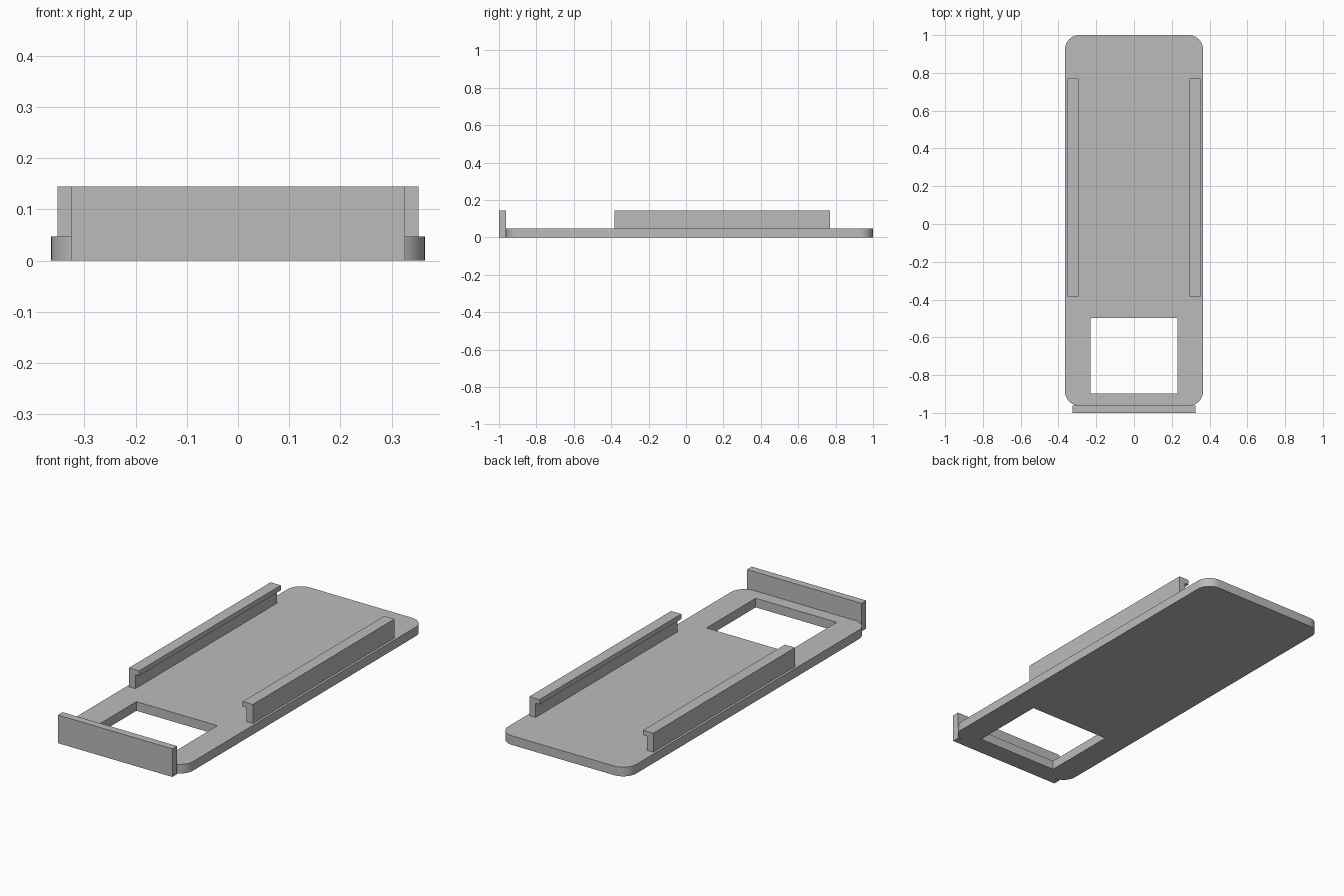
import bpy
import bmesh
from math import cos, sin, pi
from mathutils import Vector

cube = bpy.data.objects.get("Cube")
if cube:
    bpy.data.objects.remove(cube, do_unlink=True)

grey = bpy.data.materials.new("plain grey")
grey.use_nodes = True
colour = (0.5, 0.5, 0.5, 1)
grey.diffuse_color = colour
grey.node_tree.nodes["Principled BSDF"].inputs["Base Color"].default_value = colour


def prism(name, outline, offset):
    """Extrude a closed outline of 3D points along an offset."""
    bm = bmesh.new()
    face = bm.faces.new([bm.verts.new(p) for p in outline])
    moved = bmesh.ops.extrude_face_region(bm, geom=[face], use_keep_orig=True)
    verts = [v for v in moved["geom"] if isinstance(v, bmesh.types.BMVert)]
    bmesh.ops.translate(bm, vec=Vector(offset), verts=verts)
    bmesh.ops.recalc_face_normals(bm, faces=bm.faces)
    mesh = bpy.data.meshes.new(name)
    bm.to_mesh(mesh)
    bm.free()
    mesh.materials.append(grey)
    obj = bpy.data.objects.new(name, mesh)
    bpy.context.collection.objects.link(obj)
    return obj


def box(name, x, y, z):
    corners = [(x[0], y[0], z[0]), (x[1], y[0], z[0]), (x[1], y[1], z[0]), (x[0], y[1], z[0])]
    return prism(name, corners, (0, 0, z[1] - z[0]))


HALF, FRONT, BACK = 0.365, -0.962, 1.0
THICK, TOP, RADIUS, STEPS = 0.047, 0.145, 0.075, 10

# Base plate with rounded corners
outline = []
for i, (cx, cy) in enumerate([(HALF - RADIUS, BACK - RADIUS), (RADIUS - HALF, BACK - RADIUS),
                              (RADIUS - HALF, FRONT + RADIUS), (HALF - RADIUS, FRONT + RADIUS)]):
    for s in range(STEPS + 1):
        a = (i + s / STEPS) * pi / 2
        outline.append((cx + RADIUS * cos(a), cy + RADIUS * sin(a), 0))
plate = prism("base_plate", outline, (0, 0, THICK))

# Rectangular window through the plate
cutter = box("window_cutter", (-0.231, 0.231), (-0.897, -0.497), (-0.1, 0.2))
cutter.hide_render = True
cut = plate.modifiers.new("window", 'BOOLEAN')
cut.operation = 'DIFFERENCE'
cut.solver = 'EXACT'
cut.object = cutter
bpy.context.view_layer.objects.active = plate
plate.select_set(True)
bpy.ops.object.modifier_apply(modifier=cut.name)
bpy.data.objects.remove(cutter, do_unlink=True)
bpy.ops.object.shade_smooth_by_angle()

# Upright wall at the front
box("front_wall", (-0.326, 0.326), (-1.0, FRONT), (0, TOP))

# Side rails with an inward lip along the top
profile = [(0.353, THICK), (0.353, TOP), (0.295, TOP), (0.295, TOP - 0.026),
           (0.317, TOP - 0.026), (0.317, THICK)]
for name, side in (("left_rail", 1), ("right_rail", -1)):
    prism(name, [(side * x, -0.383, z) for x, z in profile], (0, 1.153, 0))
